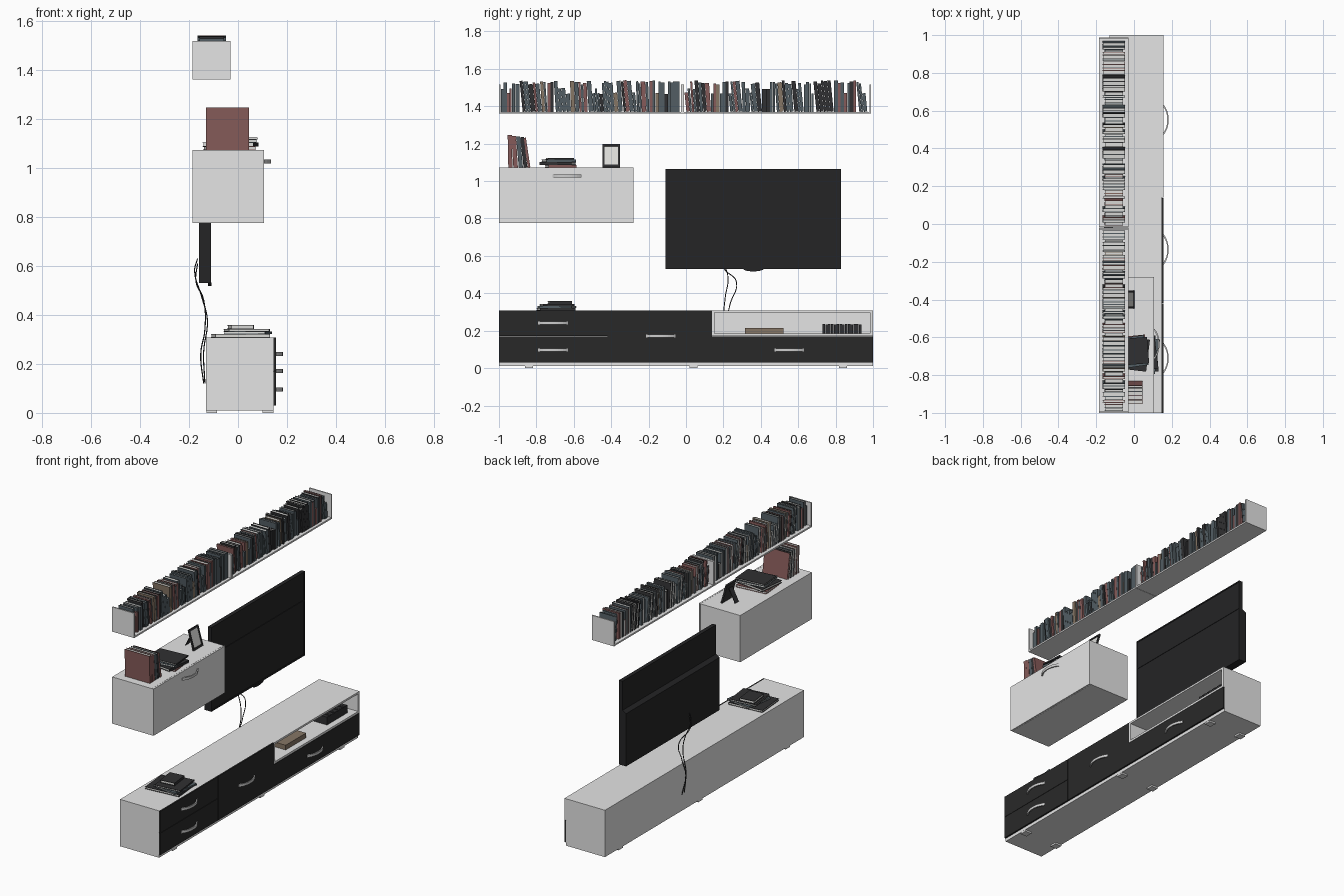
import bpy, bmesh, math, random
from mathutils import Matrix, Vector

if "Cube" in bpy.data.objects:
    bpy.data.objects.remove(bpy.data.objects["Cube"])

random.seed(7)
T, R = Matrix.Translation, Matrix.Rotation

COLOURS = {
    "white_panel": (0.78, 0.78, 0.78), "black_front": (0.022, 0.022, 0.022),
    "screen_black": (0.018, 0.018, 0.019), "handle_silver": (0.62, 0.62, 0.62),
    "paper": (0.72, 0.72, 0.70), "cover_slate": (0.085, 0.11, 0.125),
    "cover_red": (0.24, 0.105, 0.10), "cover_brown": (0.24, 0.18, 0.13),
    "cover_black": (0.03, 0.03, 0.032),
}
MATS = {}
for n, c in COLOURS.items():
    MATS[n] = bpy.data.materials.new(n)
    MATS[n].diffuse_color = (*c, 1)
IDX = {n: i for i, n in enumerate(COLOURS)}


class Part:
    """Collects boxes and strips into one named object."""
    def __init__(self, name):
        self.name, self.bm = name, bmesh.new()

    def box(self, lo, hi, mat, m=Matrix()):
        lo, hi = Vector(lo), Vector(hi)
        size = Matrix.Diagonal((*(hi - lo), 1))
        r = bmesh.ops.create_cube(self.bm, size=1, matrix=m @ T((lo + hi) / 2) @ size)
        for f in {f for v in r["verts"] for f in v.link_faces}:
            f.material_index = IDX[mat]
        return self

    def book(self, m, d, w, h, mat):
        # spine at x = 0, pages towards -x, thickness along y
        t = min(0.0025, w * 0.2)
        self.box((-d, 0, 0), (0, t, h), mat, m)
        self.box((-d, w - t, 0), (0, w, h), mat, m)
        self.box((-t, t, 0), (0, w - t, h), mat, m)
        self.box((-d + 0.003, t, 0.002), (-t, w - t, h - 0.003), "paper", m)

    def lying_book(self, x, y, z, d, w, h, turn, mat):
        m = T((x, y, z)) @ R(turn, 4, "Z") @ R(math.pi / 2, 4, "X") @ T((d / 2, 0, -h / 2))
        self.book(m, d, w, h, mat)

    def done(self):
        me = bpy.data.meshes.new(self.name)
        self.bm.to_mesh(me)
        self.bm.free()
        used = sorted({p.material_index for p in me.polygons})
        names = list(COLOURS)
        remap = {u: i for i, u in enumerate(used)}
        for u in used:
            me.materials.append(MATS[names[u]])
        for p in me.polygons:
            p.material_index = remap[p.material_index]
        ob = bpy.data.objects.new(self.name, me)
        bpy.context.collection.objects.link(ob)
        return ob


def handle(name, x, y, z):
    """Bowed flat pull, 0.16 long."""
    p, rings, n = Part(name), [], 12
    for i in range(n + 1):
        u = -1 + 2 * i / n
        bow = 0.026 * (1 - abs(u) ** 2.4)
        ring = [(x + bow + dx, y + 0.08 * u * k, z + dz)
                for dx, k, dz in ((-0.003, .95, -.008), (0.004, 1, -.008),
                                  (0.004, 1, .008), (-0.003, .95, .008))]
        rings.append([p.bm.verts.new(v) for v in ring])
    for a, b in zip(rings, rings[1:]):
        for j in range(4):
            k = (j + 1) % 4
            p.bm.faces.new((a[j], a[k], b[k], b[j]))
    p.bm.faces.new(rings[0])
    p.bm.faces.new(rings[-1])
    bmesh.ops.recalc_face_normals(p.bm, faces=p.bm.faces)
    for f in p.bm.faces:
        f.material_index = IDX["handle_silver"]
    p.done()


W, B = "white_panel", "black_front"

# low cabinet: solid left part, open niche on the right
c = Part("low_cabinet")
c.box((-.13, -1, .01), (.145, .14, .308), W)
c.box((-.13, .14, .01), (.145, 1, .172), W)
c.box((-.13, .14, .172), (.155, 1, .185), W)
c.box((-.13, .14, .296), (.155, 1, .308), W)
c.box((-.13, .985, .185), (.155, 1, .296), W)
c.box((-.13, .14, .185), (.155, .152, .296), W)
c.box((-.13, .152, .185), (-.118, .985, .296), W)
c.done()
for i, y in enumerate((-.84, .04, .84)):
    f = Part(f"cabinet_feet_{i}")
    for x in (-.107, .122):
        f.box((x - .022, y - .022, 0), (x + .022, y + .022, .01), W)
    f.done()

# drawer fronts and handles
for name, y0, y1, z0, z1 in (("left_upper_front", -1, -.421, .171, .308),
                             ("left_lower_front", -1, -.421, .03, .169),
                             ("middle_door", -.419, .138, .03, .308),
                             ("right_drawer_front", .14, 1, .03, .170)):
    Part(name).box((.145, y0, z0), (.155, y1, z1), B).done()
for i, (x, y, z) in enumerate(((.153, -.71, .24), (.153, -.71, .096), (.153, -.135, .171),
                               (.153, .552, .096), (.105, -.635, 1.026))):
    handle(f"handle_{i}", x, y, z)

# boxes in the niche
Part("niche_box").box((.035, .315, .185), (.115, .52, .215), "cover_brown").done()
cases = Part("disc_cases")
for i in range(14):
    y = .73 + i * .015
    cases.box((.015, y, .185), (.115, y + .0135, .235 - .003 * (i % 3 == 1)), "cover_black")
cases.done()

# wall cabinet
Part("wall_cabinet").box((-.185, -1, .775), (.095, -.28, 1.072), W).done()
Part("wall_cabinet_door").box((.096, -1, .775), (.106, -.28, 1.072), W).done()

# television: thin panel, thicker lower back, bezel and chin
tv = Part("television")
tv.box((-.135, -.11, .53), (-.113, .83, 1.065), "screen_black")
for lo, hi in (((-.11, .53), (.83, .54)), ((-.11, 1.057), (.83, 1.065)),
               ((-.11, .54), (-.102, 1.057)), ((.822, .54), (.83, 1.057)),
               ((-.102, .877), (.822, .885))):
    tv.box((-.113, lo[0], lo[1]), (-.110, hi[0], hi[1]), "screen_black")
tv.done()
back = Part("television_back")
r = bmesh.ops.create_cube(back.bm, size=1, matrix=T((-.1475, .36, .705))
                          @ Matrix.Diagonal((.025, .94, .35, 1)))
for v in r["verts"]:
    if v.co.x < -.15 and v.co.z > .8:
        v.co.z -= .015
for f in back.bm.faces:
    f.material_index = IDX["screen_black"]
back.done()
chin = Part("television_chin")
outline = [(.36 + .055 * math.cos(a), .531 - .014 * math.sin(a))
           for a in (math.pi * i / 8 for i in range(9))]
face = chin.bm.faces.new([chin.bm.verts.new((-.122, y, z)) for y, z in outline])
ext = bmesh.ops.extrude_face_region(chin.bm, geom=[face])["geom"]
bmesh.ops.translate(chin.bm, vec=(.014, 0, 0),
                    verts=[g for g in ext if isinstance(g, bmesh.types.BMVert)])
bmesh.ops.recalc_face_normals(chin.bm, faces=chin.bm.faces)
for f in chin.bm.faces:
    f.material_index = IDX["screen_black"]
chin.done()

# hanging cables
for i, pts in enumerate((
        ((-.165, .2, .63), (-.177, .2, .58), (-.15, .225, .48), (-.125, .21, .38), (-.14, .2, .25), (-.135, .21, .12)),
        ((-.165, .2, .61), (-.172, .2, .54), (-.14, .27, .46), (-.135, .235, .34), (-.152, .22, .24), (-.14, .24, .12)))):
    cu = bpy.data.curves.new(f"cable_{i}", "CURVE")
    cu.dimensions, cu.bevel_depth, cu.bevel_resolution = "3D", .0025, 1
    cu.resolution_u, cu.use_fill_caps = 6, True
    s = cu.splines.new("BEZIER")
    s.bezier_points.add(len(pts) - 1)
    for bp, co in zip(s.bezier_points, pts):
        bp.co, bp.handle_left_type, bp.handle_right_type = co, "AUTO", "AUTO"
    cu.materials.append(MATS["cover_black"])
    bpy.context.collection.objects.link(bpy.data.objects.new(f"cable_{i}", cu))

# long book shelf: two open trays with end panels
for n, y0, y1 in (("shelf_left", -1, -.02), ("shelf_right", -.018, .988)):
    s = Part(n)
    s.box((-.185, y0, 1.36), (-.03, y1, 1.37), W)
    s.box((-.185, y0, 1.37), (-.03, y0 + .008, 1.517), W)
    s.box((-.185, y1 - .008, 1.37), (-.03, y1, 1.517), W)
    s.done()
    books, y, lean, left = Part(n + "_books"), y0 + .01, 0, 0
    while True:
        w = random.uniform(.010, .024)
        h = random.choice((.10, .125, .15, .155, .16, .163, .165)) + random.uniform(-.005, .004)
        d = random.choice((.10, .118, .118))
        if left == 0:
            new = random.choice((0, 0, .04, .07, .1))
            left = random.randint(2, 6)
            y += max(0, new - lean) * h
            lean = new
        left -= 1
        if y + w > y1 - .011:
            break
        mat = random.choices(("cover_slate", "cover_black", "cover_red", "cover_brown"), (55, 22, 18, 5))[0]
        books.book(T((-.107 + d / 2, y, 1.37)) @ R(lean, 4, "X"), d, w, h, mat)
        y += w / math.cos(lean) + .0008
    books.done()

# books on the wall cabinet
up = Part("leaning_books")
for y, w, h, lean, mat in ((-.95, .022, .174, .02, "cover_red"), (-.923, .024, .168, .06, "cover_red"),
                           (-.894, .022, .166, .09, "cover_slate"), (-.868, .02, .163, .12, "cover_black"),
                           (-.846, .014, .16, .15, "cover_red")):
    up.book(T((.045, y, 1.072)) @ R(lean, 4, "X"), .175, w, h, mat)
up.done()
st = Part("upper_book_stack")
for x, y, z, d, w, h, a, mat in ((-.035, -.67, 1.072, .2, .015, .15, .1, "cover_red"),
                                 (-.03, -.685, 1.087, .21, .016, .17, -.12, "cover_black"),
                                 (-.025, -.68, 1.103, .18, .012, .16, .15, "cover_slate"),
                                 (-.02, -.675, 1.115, .19, .009, .14, .08, "cover_black")):
    st.lying_book(x, y, z, d, w, h, a, mat)
st.done()

# books on the low cabinet
st = Part("lower_book_stack")
for x, y, z, d, w, h, a, mat in ((.01, -.695, .308, .225, .014, .19, .09, "cover_black"),
                                 (.04, -.69, .322, .17, .01, .185, -.15, "cover_slate"),
                                 (.035, -.69, .332, .17, .01, .17, .12, "cover_black"),
                                 (.01, -.675, .342, .095, .017, .12, .12, "cover_black")):
    st.lying_book(x, y, z, d, w, h, a, mat)
st.done()

# picture frame leaning back on its strut
fr, m = Part("picture_frame"), T((-.006, -.4, 1.073)) @ R(-.28, 4, "Y")
for lo, hi in (((-.047, 0), (.047, .012)), ((-.047, .116), (.047, .128)),
               ((-.047, .012), (-.037, .116)), ((.037, .012), (.047, .116))):
    fr.box((0, lo[0], lo[1]), (.01, hi[0], hi[1]), "cover_black", m)
fr.box((.002, -.037, .012), (.006, .037, .116), "paper", m)
fr.box((-.001, -.045, .002), (.002, .045, .126), "cover_black", m)
fr.box((-.004, -.018, -.095), (0, .018, 0), "cover_black",
       m @ T((0, 0, .095)) @ R(.75, 4, "Y"))
fr.done()

for m in bpy.data.materials:
    if m.users and not m.is_grease_pencil:
        m.use_nodes = True
        m.node_tree.nodes["Principled BSDF"].inputs["Base Color"].default_value = m.diffuse_color
